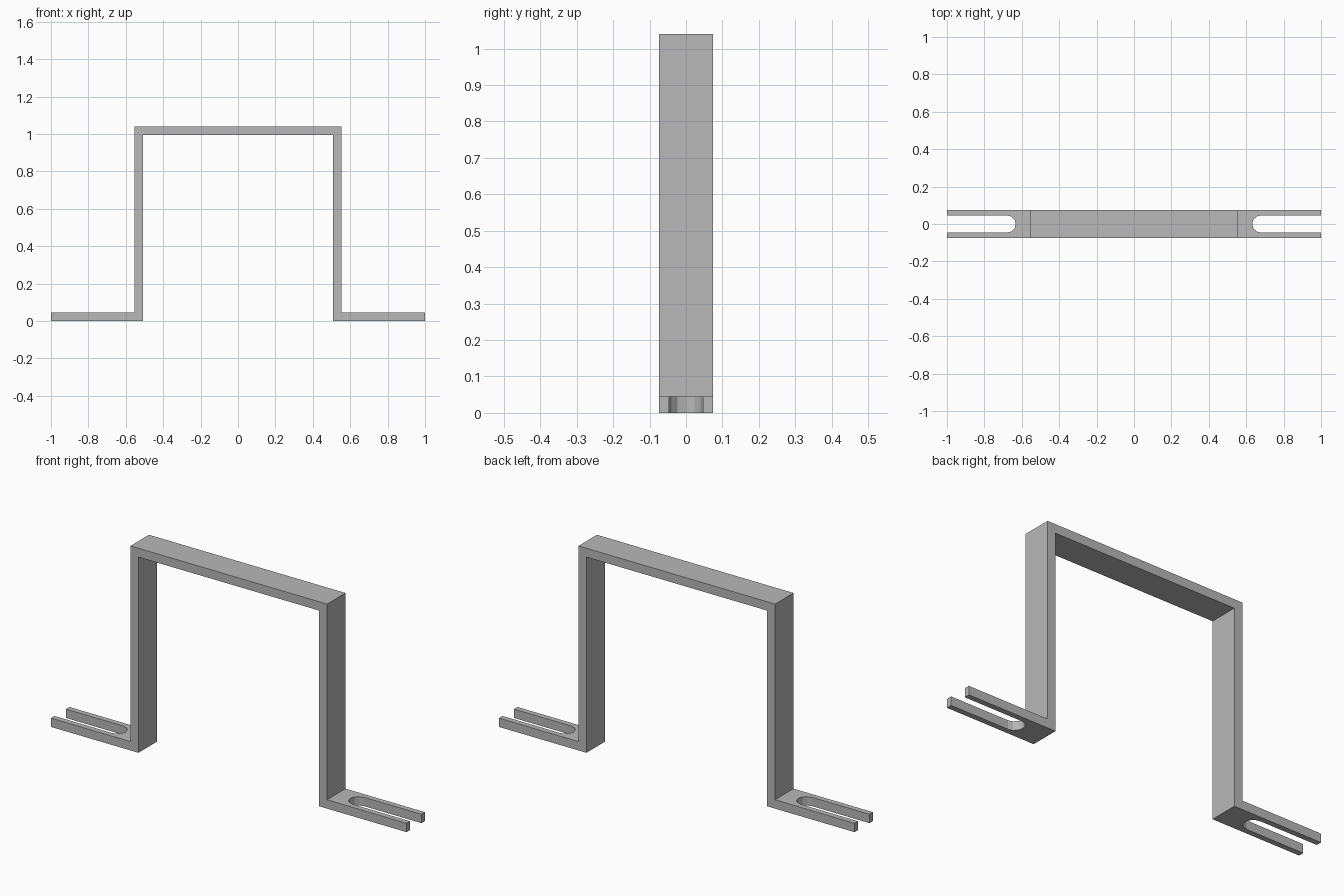
import bpy
import bmesh
from math import pi, sin, cos

cube = bpy.data.objects.get("Cube")
if cube:
    bpy.data.objects.remove(cube, do_unlink=True)

# Dimensions
HALF_LENGTH, HALF_DEPTH, HEIGHT = 1.0, 0.074, 1.04
THICK = 0.045           # sheet thickness
OUTER = 0.553           # outer face of each upright
INNER = OUTER - THICK
SLOT_R, SLOT_END = 0.046, 0.632

grey = bpy.data.materials.new("grey_metal")
grey.use_nodes = True
colour = (0.48, 0.48, 0.48, 1)
grey.diffuse_color = colour
grey.node_tree.nodes["Principled BSDF"].inputs["Base Color"].default_value = colour


def prism(name, points, offset):
    """Extrude a closed outline of 3D points along an offset."""
    bm = bmesh.new()
    face = bm.faces.new([bm.verts.new(p) for p in points])
    ext = bmesh.ops.extrude_face_region(bm, geom=[face])
    verts = [v for v in ext["geom"] if isinstance(v, bmesh.types.BMVert)]
    bmesh.ops.translate(bm, verts=verts, vec=offset)
    bmesh.ops.recalc_face_normals(bm, faces=bm.faces)
    mesh = bpy.data.meshes.new(name)
    bm.to_mesh(mesh)
    bm.free()
    mesh.materials.append(grey)
    obj = bpy.data.objects.new(name, mesh)
    bpy.context.collection.objects.link(obj)
    return obj


# Bent strip: feet, uprights and top bar as one mirrored outline
half = [(INNER, HEIGHT - THICK), (INNER, 0), (HALF_LENGTH, 0),
        (HALF_LENGTH, THICK), (OUTER, THICK), (OUTER, HEIGHT)]
outline = half + [(-x, z) for x, z in reversed(half)]
bracket = prism("bracket", [(x, -HALF_DEPTH, z) for x, z in outline],
                (0, 2 * HALF_DEPTH, 0))

# Open-ended slot with a rounded inner end in each foot
STEPS = 6
arc = [(SLOT_END + SLOT_R - SLOT_R * sin(pi * i / STEPS), SLOT_R * cos(pi * i / STEPS))
       for i in range(STEPS + 1)]
slot = arc + [(HALF_LENGTH + 0.1, -SLOT_R), (HALF_LENGTH + 0.1, SLOT_R)]
bpy.context.view_layer.objects.active = bracket
for side, label in ((1, "left"), (-1, "right")):
    cutter = prism(label + "_slot_cutter", [(side * x, y, -0.1) for x, y in slot],
                   (0, 0, 0.1 + THICK + 0.1))
    cutter.hide_render = True
    mod = bracket.modifiers.new(label + "_slot", "BOOLEAN")
    mod.operation = "DIFFERENCE"
    mod.solver = "EXACT"
    mod.object = cutter
    bpy.ops.object.modifier_apply(modifier=mod.name)
    bpy.data.objects.remove(cutter, do_unlink=True)
